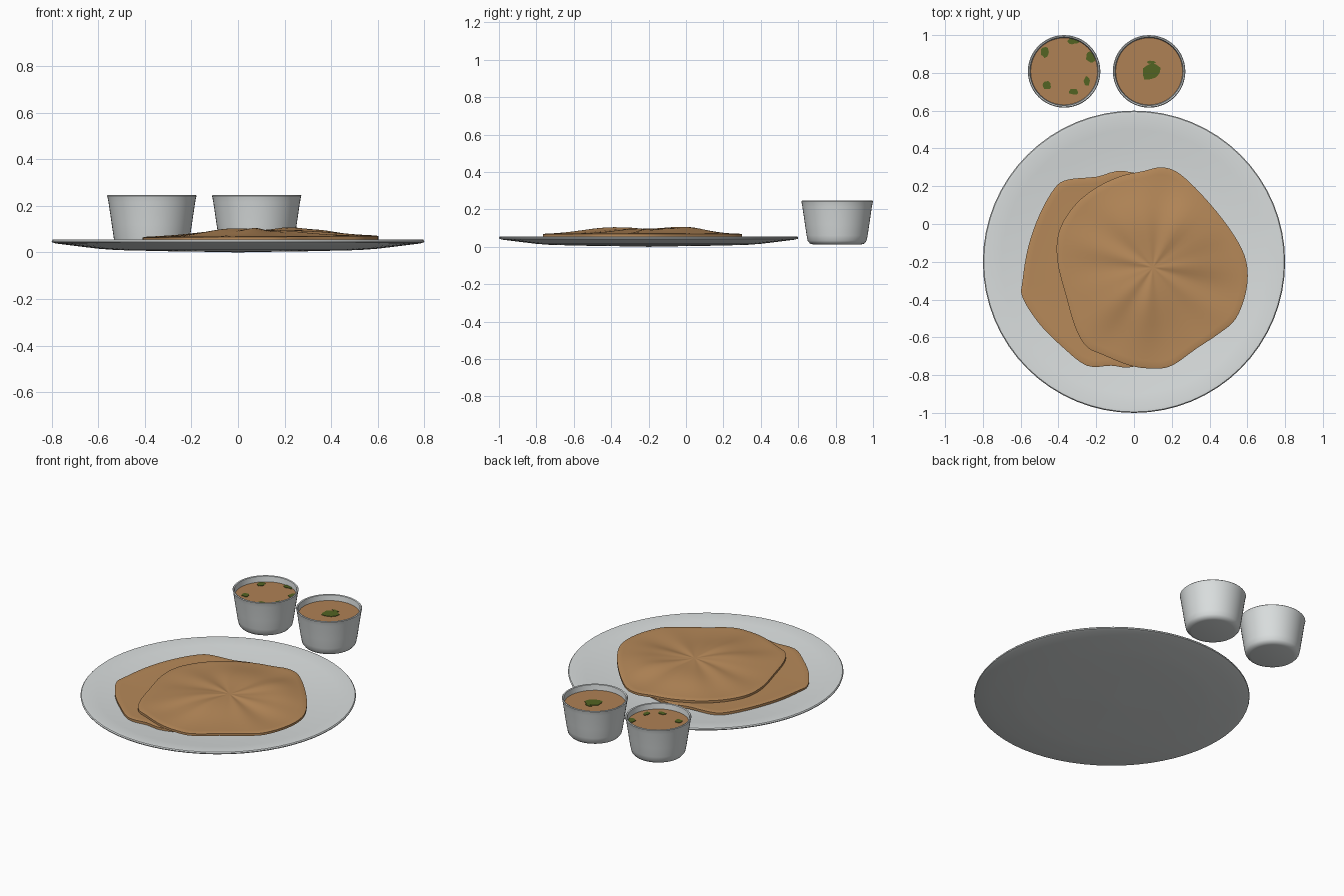
import bpy, bmesh, math, random
from mathutils import Vector

if "Cube" in bpy.data.objects:
    bpy.data.objects.remove(bpy.data.objects["Cube"])

random.seed(4)


def material(name, rgb):
    m = bpy.data.materials.new(name)
    m.diffuse_color = (*rgb, 1)
    m.use_nodes = True
    m.node_tree.nodes["Principled BSDF"].inputs["Base Color"].default_value = m.diffuse_color
    return m


CERAMIC = material("white ceramic", (0.70, 0.73, 0.73))
BREAD = material("toasted bread", (0.47, 0.25, 0.10))
CURRY = material("curry sauce", (0.43, 0.22, 0.09))
HERB = material("green herb", (0.085, 0.125, 0.016))


def finish(name, bm, mat, angle=40):
    bmesh.ops.recalc_face_normals(bm, faces=bm.faces)
    me = bpy.data.meshes.new(name)
    bm.to_mesh(me)
    bm.free()
    me.materials.append(mat)
    ob = bpy.data.objects.new(name, me)
    bpy.context.collection.objects.link(ob)
    bpy.ops.object.select_all(action='DESELECT')
    bpy.context.view_layer.objects.active = ob
    ob.select_set(True)
    bpy.ops.object.shade_smooth_by_angle(angle=math.radians(angle))
    return ob


def skin(bm, rings):
    """Join successive rings; a ring of one vertex is a pole."""
    for a, b in zip(rings, rings[1:]):
        n = max(len(a), len(b))
        for i in range(n):
            j = (i + 1) % n
            if len(a) == 1:
                bm.faces.new((a[0], b[i], b[j]))
            elif len(b) == 1:
                bm.faces.new((a[i], b[0], a[j]))
            else:
                bm.faces.new((a[i], b[i], b[j], a[j]))


def lathe(name, profile, cx, cy, mat, seg=48):
    bm = bmesh.new()
    rings = []
    for r, z in profile:
        n = seg if r > 0 else 1
        rings.append([bm.verts.new((cx + r * math.cos(math.tau * i / seg),
                                    cy + r * math.sin(math.tau * i / seg), z)) for i in range(n)])
    skin(bm, rings)
    return finish(name, bm, mat)


def smooth_outline(pts, sub=4):
    """Closed Catmull-Rom curve through the points."""
    p = [Vector(q) for q in pts]
    n, out = len(p), []
    for i in range(n):
        a, b, c, d = p[i - 1], p[i], p[(i + 1) % n], p[(i + 2) % n]
        for k in range(sub):
            t = k / sub
            out.append(0.5 * (2 * b + (c - a) * t + (2 * a - 5 * b + 4 * c - d) * t * t
                              + (3 * b - a - 3 * c + d) * t ** 3))
    return out


def flatbread(name, pts, centre, height, thick):
    bm = bmesh.new()
    edge, c = smooth_outline(pts), Vector(centre)
    steps = [i / 14 for i in range(1, 14)] + [0.98, 1.0]

    def ring(f, drop):
        out = []
        for e in (edge if f > 0 else edge[:1]):
            q = c.lerp(e, f)
            out.append(bm.verts.new((q.x, q.y, height(q.x, q.y, f) - drop)))
        return out

    rings = [ring(0, 0)] + [ring(f, 0.003 if f == 1 else 0) for f in steps]
    rings += [ring(f, thick) for f in reversed(steps)] + [ring(0, thick)]
    skin(bm, rings)
    return finish(name, bm, BREAD, 50)


# Plate: shallow dish with a thin rim
lathe("plate", [(0, 0), (0.08, 0.002), (0.30, 0.005), (0.52, 0.010), (0.60, 0.016), (0.70, 0.028),
                (0.78, 0.038), (0.798, 0.043), (0.80, 0.049), (0.795, 0.055), (0.78, 0.056),
                (0.70, 0.047), (0.60, 0.036), (0.50, 0.027), (0.38, 0.022), (0, 0.020)],
      0, -0.2, CERAMIC, 64)


# Lower bread: nearly flat, resting on the plate
def lower_height(x, y, f):
    return 0.046 + 0.006 * f ** 4 + 0.002 * math.sin(9 * x + 5 * y)


flatbread("lower_bread",
          [(-0.05, 0.28), (-0.20, 0.25), (-0.35, 0.235), (-0.42, 0.19), (-0.50, 0.05), (-0.56, -0.12),
           (-0.59, -0.30), (-0.59, -0.39), (-0.50, -0.53), (-0.38, -0.65), (-0.25, -0.75), (-0.12, -0.75),
           (0.0, -0.755), (0.20, -0.66), (0.36, -0.5), (0.42, -0.25), (0.36, 0.0), (0.18, 0.2)],
          (-0.1, -0.25), lower_height, 0.018)

# Upper bread: soft lumps plus faint pleats from the middle
LUMPS = [(0.33, 0.0, 0.034, 0.13), (0.0, -0.40, 0.026, 0.15), (-0.02, 0.02, 0.024, 0.13),
         (0.12, -0.22, 0.012, 0.20)]


def upper_height(x, y, f):
    z = 0.069 + 0.006 * x
    for lx, ly, h, s in LUMPS:
        z += h * math.exp(-((x - lx) ** 2 + (y - ly) ** 2) / (2 * s * s)) * (1 - f ** 4)
    a = math.atan2(y + 0.23, x - 0.1)
    pleat = math.sin(7 * a + 0.6) + 0.6 * math.sin(11 * a + 2)
    return z + 0.0035 * pleat * 4 * f * (1 - f)


flatbread("upper_bread",
          [(0.15, 0.30), (0.25, 0.26), (0.40, 0.11), (0.53, -0.06), (0.595, -0.20), (0.595, -0.35),
           (0.54, -0.50), (0.45, -0.58), (0.33, -0.66), (0.20, -0.75), (0.10, -0.765), (-0.02, -0.75),
           (-0.17, -0.69), (-0.25, -0.65), (-0.31, -0.55), (-0.36, -0.38), (-0.405, -0.20),
           (-0.40, -0.05), (-0.33, 0.08), (-0.22, 0.18), (-0.08, 0.25), (0.05, 0.28)],
          (0.1, -0.23), upper_height, 0.017)


# Herb flecks: thin ragged plates kept inside the sauce surface
def herb(name, x, y, rx, ry, bowl_x):
    bm = bmesh.new()
    c, loop = Vector((bowl_x, 0.81)), []
    for i in range(14):
        a, k = math.tau * i / 14, random.uniform(0.8, 1.15)
        p = Vector((x + rx * k * math.cos(a), y + ry * k * math.sin(a))) - c
        if p.length > 0.175:
            p *= 0.175 / p.length
        loop.append(bm.verts.new((*(c + p), 0.209)))
    face = bm.faces.new(loop)
    ext = bmesh.ops.extrude_face_region(bm, geom=[face])
    top = [v for v in ext["geom"] if isinstance(v, bmesh.types.BMVert)]
    bmesh.ops.translate(bm, verts=top, vec=(0, 0, 0.004))
    finish(name, bm, HERB, 30)


# Two sauce bowls with their herbs
BOWL = [(0, 0.012), (0.125, 0.012), (0.145, 0.017), (0.157, 0.032), (0.163, 0.06), (0.172, 0.12),
        (0.186, 0.215), (0.190, 0.236), (0.192, 0.243), (0.188, 0.247), (0.181, 0.244),
        (0.178, 0.215), (0.163, 0.12), (0.150, 0.05), (0.125, 0.03), (0, 0.028)]
HERBS = {
    "left": (-0.37, [(-0.47, 0.91, 0.022, 0.032), (-0.32, 0.97, 0.032, 0.018),
                     (-0.225, 0.885, 0.03, 0.027), (-0.25, 0.757, 0.017, 0.026),
                     (-0.32, 0.70, 0.025, 0.017), (-0.46, 0.735, 0.021, 0.024)]),
    "right": (0.08, [(0.09, 0.805, 0.05, 0.045), (0.09, 0.856, 0.026, 0.008)]),
}
for side, (bx, flecks) in HERBS.items():
    lathe(side + "_bowl", BOWL, bx, 0.808, CERAMIC)
    lathe(side + "_sauce", [(0, 0.21), (0.178, 0.21), (0.176, 0.19), (0, 0.19)], bx, 0.808, CURRY)
    for i, (x, y, rx, ry) in enumerate(flecks):
        herb(f"{side}_herb_{i + 1}", x, y, rx, ry, bx)
